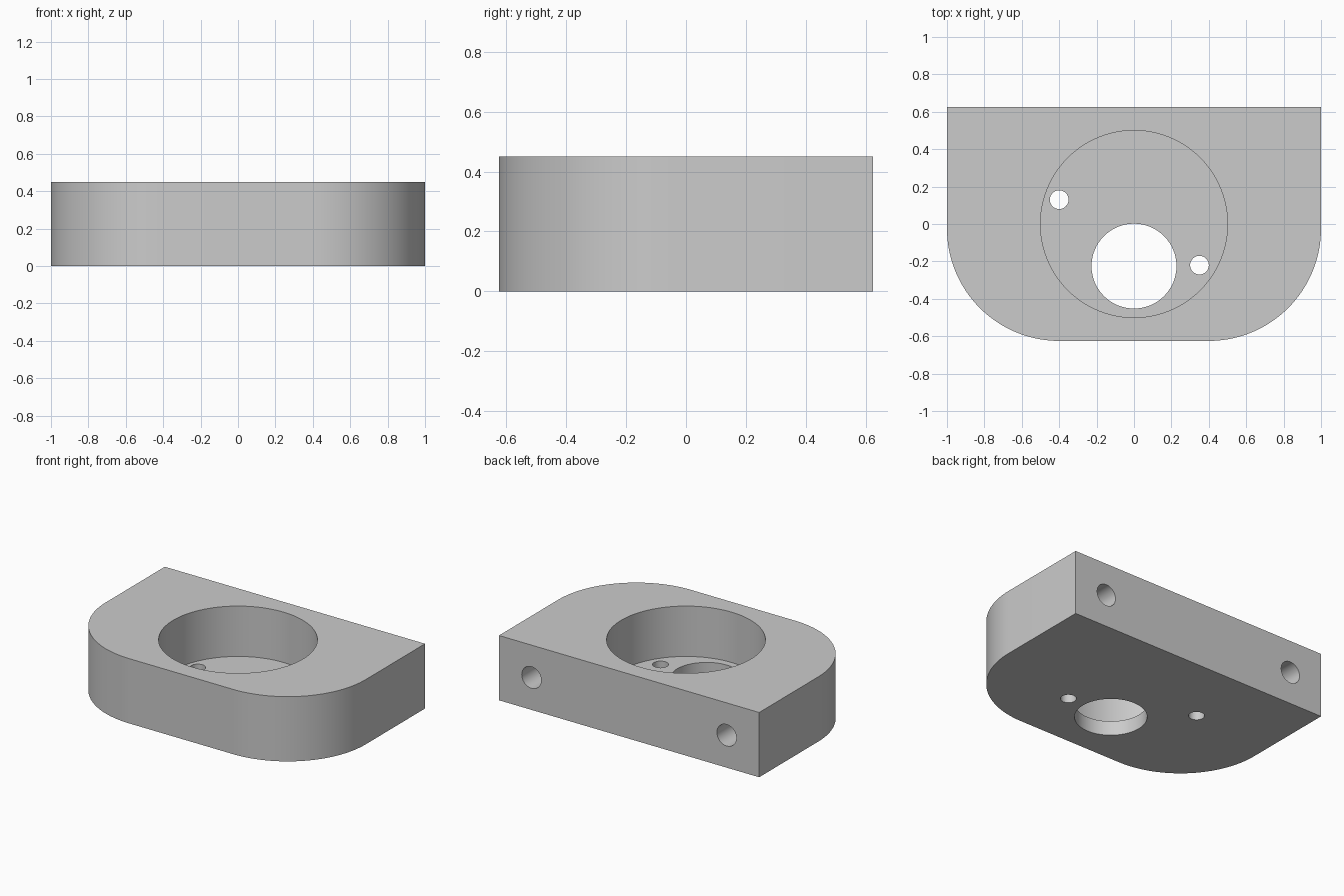
import bpy, bmesh
from math import sin, cos, pi, radians
from mathutils import Vector

default = bpy.data.objects.get("Cube")
if default:
    bpy.data.objects.remove(default, do_unlink=True)

HALF_X, HALF_Y, HEIGHT, CORNER = 1.0, 0.625, 0.45, 0.6

# Plain grey metal
grey = bpy.data.materials.new("light_grey")
grey.use_nodes = True
colour = (0.6, 0.6, 0.6, 1)
grey.diffuse_color = colour
grey.node_tree.nodes["Principled BSDF"].inputs["Base Color"].default_value = colour


def arc(cx, cy, start, end, steps=32):
    angles = [start + (end - start) * i / steps for i in range(steps + 1)]
    return [(cx + CORNER * cos(a), cy + CORNER * sin(a)) for a in angles]


def add_block(name, outline, height):
    bm = bmesh.new()
    base = bm.faces.new([bm.verts.new((x, y, 0)) for x, y in outline])
    top = bmesh.ops.extrude_face_region(bm, geom=[base])["geom"]
    bmesh.ops.translate(bm, vec=(0, 0, height),
                        verts=[v for v in top if isinstance(v, bmesh.types.BMVert)])
    bmesh.ops.recalc_face_normals(bm, faces=bm.faces)
    mesh = bpy.data.meshes.new(name)
    bm.to_mesh(mesh)
    bm.free()
    obj = bpy.data.objects.new(name, mesh)
    bpy.context.collection.objects.link(obj)
    obj.data.materials.append(grey)
    return obj


def drill(target, radius, start, end, sides):
    """Cut a round hole running from start to end."""
    start, end = Vector(start), Vector(end)
    axis = end - start
    bpy.ops.mesh.primitive_cylinder_add(
        vertices=sides, radius=radius, depth=axis.length, location=(start + end) / 2,
        rotation=axis.to_track_quat('Z', 'Y').to_euler())
    cutter = bpy.context.object
    cutter.name = "hole_cutter"
    cutter.hide_render = True
    cutter.data.materials.append(grey)
    mod = target.modifiers.new("hole", 'BOOLEAN')
    mod.operation, mod.solver, mod.object = 'DIFFERENCE', 'EXACT', cutter
    bpy.ops.object.select_all(action='DESELECT')
    bpy.context.view_layer.objects.active = target
    target.select_set(True)
    bpy.ops.object.modifier_apply(modifier=mod.name)
    bpy.data.objects.remove(cutter, do_unlink=True)


# Block: square at the back, large rounded corners at the front
cx, cy = HALF_X - CORNER, CORNER - HALF_Y
outline = [(HALF_X, HALF_Y), (-HALF_X, HALF_Y)]
outline += arc(-cx, cy, pi, 1.5 * pi) + arc(cx, cy, 1.5 * pi, 2 * pi)
block = add_block("mounting_block", outline, HEIGHT)

# Round pocket in the top, leaving a thin floor
drill(block, 0.5, (0, 0, 0.1), (0, 0, 0.6), 96)

# Shaft hole and two screw holes through the floor
for x, y, radius, sides in ((0, -0.225, 0.227, 64), (-0.4, 0.13, 0.05, 32), (0.35, -0.22, 0.05, 32)):
    drill(block, radius, (x, y, -0.1), (x, y, 0.2), sides)

# Pair of blind holes in the back face
for side in (-1, 1):
    drill(block, 0.075, (side * 0.75, HALF_Y - 0.4, HEIGHT / 2),
          (side * 0.75, HALF_Y + 0.1, HEIGHT / 2), 32)

bpy.ops.object.shade_smooth_by_angle(angle=radians(30))
